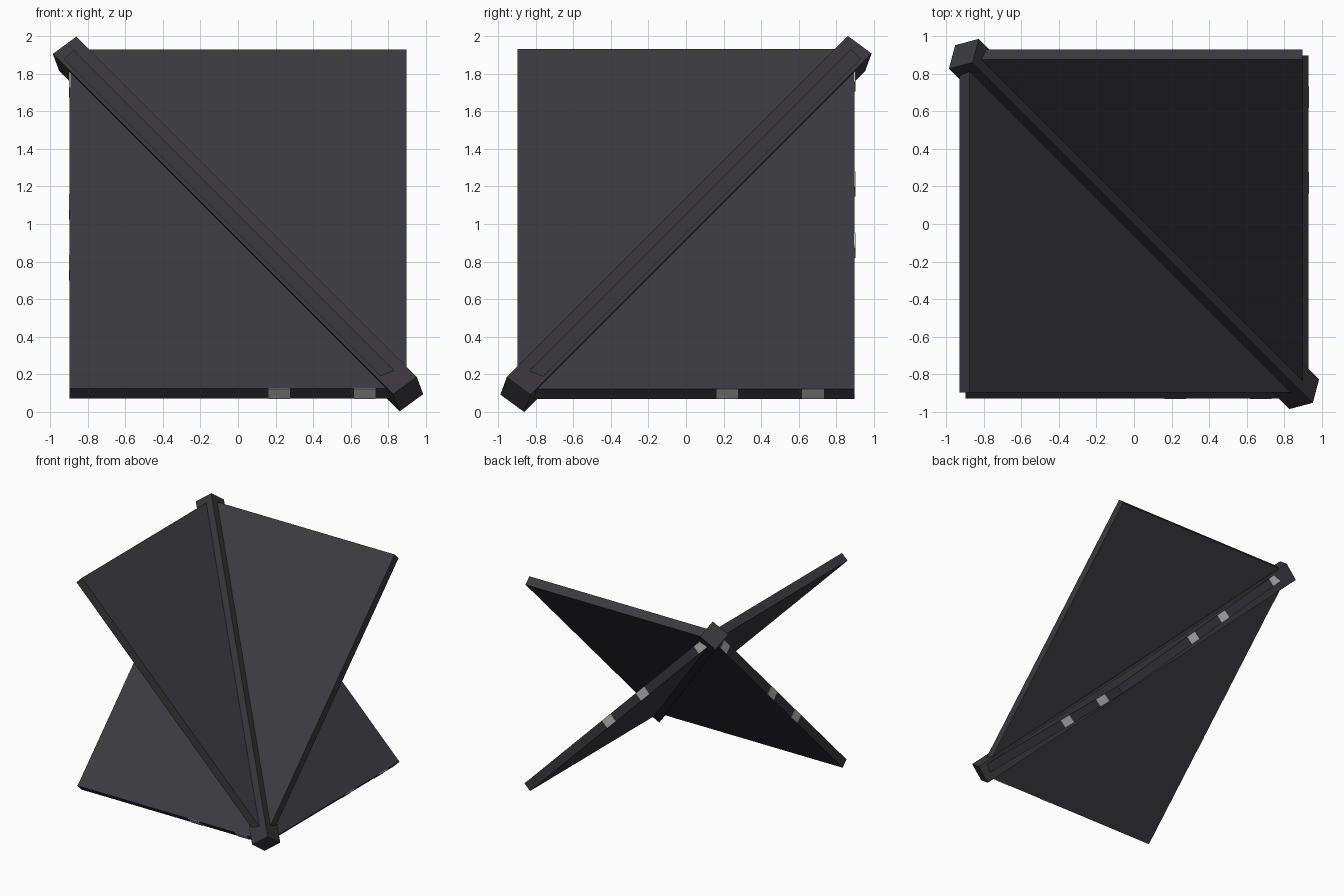
import bpy
from math import sqrt
from mathutils import Vector, Matrix

if "Cube" in bpy.data.objects:
    bpy.data.objects.remove(bpy.data.objects["Cube"])


def material(name, rgb):
    m = bpy.data.materials.new(name)
    m.diffuse_color = (*rgb, 1.0)
    m.use_nodes = True
    m.node_tree.nodes["Principled BSDF"].inputs["Base Color"].default_value = m.diffuse_color
    return m


panel_grey = material("panel_grey", (0.042, 0.042, 0.050))
beam_grey = material("beam_grey", (0.040, 0.038, 0.045))
light_grey = material("light_grey", (0.55, 0.55, 0.55))

CENTRE = Vector((0, 0, 1))


def box(name, centre, axes, size, mat):
    """Box of the given size along three perpendicular axes."""
    bpy.ops.mesh.primitive_cube_add(size=1)
    ob = bpy.context.object
    ob.name = name
    cols = [Vector(a).normalized() * s for a, s in zip(axes, size)]
    rot = Matrix(cols).transposed().to_4x4()
    if rot.determinant() < 0:
        # keep the box right-handed so its faces point outward
        rot = Matrix([-cols[0], cols[1], cols[2]]).transposed().to_4x4()
    ob.data.transform(Matrix.Translation(CENTRE + centre) @ rot)
    ob.data.materials.append(mat)
    return ob


# Square beam along the body diagonal, one corner edge up
axis = Vector((1, -1, -1)).normalized()
up = Vector((1, -1, 2)).normalized()
side = Vector((1, 1, 0)).normalized()
R = 0.113
box("diagonal_beam", Vector((0, 0, 0)), (axis, up + side, up - side),
    (2 * 0.907 * sqrt(3), R * sqrt(2), R * sqrt(2)), beam_grey)

# Two rectangular panels crossing at the beam, with light patches on their rims
HALF_W, HALF_L, THICK = 0.897, 1.277, 0.075
PLATE, PATCH = 0.006, 0.115


def panel(name, across, along, rim_side, rim_spots):
    a, l = Vector(across).normalized(), Vector(along).normalized()
    n = a.cross(l)
    box(name, Vector((0, 0, 0)), (a, l, n),
        (2 * HALF_W, 2 * HALF_L, THICK), panel_grey)
    # patches on the lower short rim
    for i, t in enumerate((0.22, 0.675)):
        box(f"{name}_low_patch_{i}", a * t + l * HALF_L, (a, l, n),
            (PATCH, PLATE, THICK), light_grey)
    # patches on the sloping long rim
    for i, t in enumerate(rim_spots):
        box(f"{name}_rim_patch_{i}", a * rim_side * HALF_W + l * t, (a, l, n),
            (PLATE, PATCH, THICK), light_grey)


panel("panel_across_x", (1, 0, 0), (0, -1, -1), -1, (-1.05, -0.13, 0.33))
panel("panel_across_y", (0, 1, 0), (1, 0, -1), 1, (-1.09, -0.30, 0.16))
